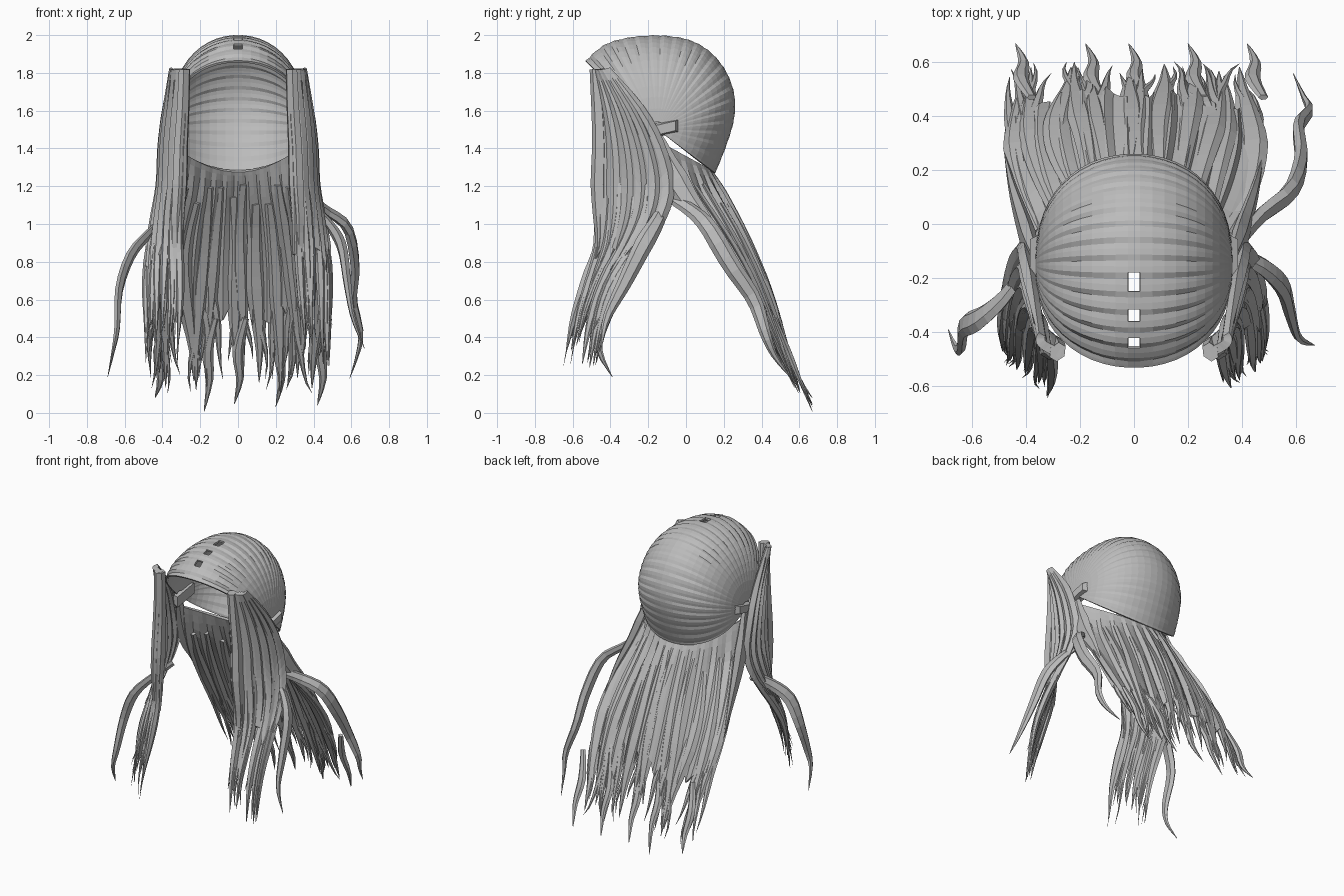
import bpy, bmesh, math, random
from mathutils import Vector

random.seed(7)
if "Cube" in bpy.data.objects:
    bpy.data.objects.remove(bpy.data.objects["Cube"])

mat = bpy.data.materials.new("hair_grey")
mat.use_nodes = True
GREY = (0.5, 0.5, 0.5, 1)
mat.diffuse_color = GREY
mat.node_tree.nodes["Principled BSDF"].inputs["Base Color"].default_value = GREY


def finish(name, bm, thickness=0):
    bmesh.ops.recalc_face_normals(bm, faces=bm.faces)
    mesh = bpy.data.meshes.new(name)
    bm.to_mesh(mesh)
    bm.free()
    mesh.materials.append(mat)
    obj = bpy.data.objects.new(name, mesh)
    bpy.context.collection.objects.link(obj)
    if thickness:
        mod = obj.modifiers.new("thickness", 'SOLIDIFY')
        mod.thickness = thickness
        mod.offset = 0


def spline(rows, t):
    """Smooth interpolation through equally spaced control rows, t in 0..1."""
    f = min(max(t, 0), 1) * (len(rows) - 1)
    i = min(int(f), len(rows) - 2)
    f -= i
    a, b, c, d = (Vector(rows[min(max(k, 0), len(rows) - 1)]) for k in range(i - 1, i + 3))
    return b + (c - a + (a * 2 - b * 5 + c * 4 - d + ((b - c) * 3 + d - a) * f) * f) * (0.5 * f)


def grid(bm, rows, closed=False):
    vs = [[bm.verts.new(p) for p in r] for r in rows]
    n = len(rows[0])
    for a, b in zip(vs, vs[1:]):
        for j in range(n if closed else n - 1):
            k = (j + 1) % n
            bm.faces.new((a[j], a[k], b[k], b[j]))
    return vs


def strand(name, path, width, thick, side, steps=14, root=0.6, belly=0.35):
    """Flattened tapering lock along a path, widest at the belly."""
    side = Vector(side)
    rings = []
    for i in range(steps + 1):
        t = i / steps
        p = spline(path, t)
        tan = (spline(path, t + 0.02) - spline(path, t - 0.02)).normalized()
        flat = (side - tan * side.dot(tan)).normalized()
        up = tan.cross(flat)
        if t < belly:
            k = root + (1 - root) * t / belly
        else:
            k = max(0.03, 1 - ((t - belly) / (1 - belly)) ** 1.5)
        rings.append([p + flat * math.cos(a) * width * k + up * math.sin(a) * thick * k
                      for a in (math.tau * j / 6 for j in range(6))])
    bm = bmesh.new()
    vs = grid(bm, rings, closed=True)
    bm.faces.new(vs[0])
    bm.faces.new(vs[-1])
    finish(name, bm)


# Cap: a side profile (y, z) drawn in towards the ears, stepped into combed ribs
PIVOT = Vector((-0.15, 1.5))
PROFILE = [(-0.53, 1.86), (-0.43, 1.945), (-0.29, 1.985), (-0.14, 1.994), (0, 1.975),
           (0.11, 1.92), (0.2, 1.82), (0.25, 1.69), (0.25, 1.56), (0.21, 1.42), (0.15, 1.27)]
RIBS, SUB = 22, 3


def cap_point(t, phi, rib):
    reach = (1 - rib * abs(math.sin(phi)) ** 0.5) * math.cos(phi) ** 0.85
    y, z = PIVOT + (spline(PROFILE, t) - PIVOT) * reach
    x = 0.36 * math.copysign(abs(math.sin(phi)) ** 0.95, phi)
    return Vector((x, y, z))


phis = [math.radians(a) for a in range(3, 90, 7)]
phis = [-p for p in reversed(phis)] + phis
bm = bmesh.new()
rows = []
for i in range(RIBS * SUB + 1):
    saw = (0, 0.012, 0.035)[i % SUB]
    t = i / (RIBS * SUB)
    rows.append([cap_point(t, p, saw * (1 - 0.5 * t)) for p in phis])
grid(bm, rows)
# Slits along the parting
slits = [(-0.255, -0.17), (-0.35, -0.31), (-0.45, -0.42)]
gone = []
for f in bm.faces:
    c = f.calc_center_median()
    if abs(c.x) < 0.01 and c.z > 1.8 and any(a < c.y < b for a, b in slits):
        gone.append(f)
bmesh.ops.delete(bm, geom=gone, context='FACES')
finish("cap", bm, 0.012)


# Back fall: centre y, edge y, half width, centre z, edge z
BACK = [(0.13, -0.12, 0.35, 1.28, 1.42), (0.20, -0.06, 0.38, 1.16, 1.18),
        (0.30, 0.08, 0.44, 0.97, 0.98), (0.39, 0.23, 0.48, 0.76, 0.77),
        (0.47, 0.36, 0.48, 0.55, 0.55), (0.54, 0.47, 0.47, 0.34, 0.34),
        (0.62, 0.58, 0.46, 0.08, 0.12)]


def back(u, v):
    yc, ye, hw, zc, ze = spline(BACK, v)
    k = u * u
    return Vector((hw * u, yc + (ye - yc) * k, zc + (ze - zc) * k))


# Side fall: z, front edge x and y, rear edge x and y
SIDE = [(1.82, 0.27, -0.48, 0.34, -0.41), (1.61, 0.275, -0.48, 0.375, -0.23),
        (1.41, 0.285, -0.48, 0.40, -0.12), (1.21, 0.29, -0.49, 0.41, -0.07),
        (1.04, 0.30, -0.48, 0.44, -0.11), (0.87, 0.30, -0.47, 0.47, -0.23),
        (0.68, 0.30, -0.53, 0.49, -0.36), (0.48, 0.31, -0.60, 0.49, -0.43),
        (0.24, 0.33, -0.65, 0.49, -0.47)]


def side_fall(sign):
    def f(u, v):
        z, xf, yf, xr, yr = spline(SIDE, v)
        k = (u + 1) / 2
        bulge = 0.035 * math.sin(math.pi * k)
        return Vector((sign * (xf + (xr - xf) * k + bulge), yf + (yr - yf) * k, z))
    return f


def sheet(name, surf, cols, end, ripple, thick):
    """Rippled sheet with a ragged lower edge."""
    steps = 16
    ends = [end - random.uniform(0, 0.12) for _ in range(cols + 1)]
    rows = []
    for j in range(steps + 1):
        row = []
        for i in range(cols + 1):
            p = surf(2 * i / cols - 1, ends[i] * j / steps)
            out = Vector((p.x, p.y + 0.15, 0)).normalized()
            row.append(p + out * ripple * ((i % 3) - 1) * min(1, j / 4))
        rows.append(row)
    bm = bmesh.new()
    grid(bm, rows)
    finish(name, bm, thick)


def locks(name, surf, count, start, width, thick, side, drift, tips):
    """Row of overlapping locks on a surface, each with thin forked ends."""
    for i in range(count):
        u = 2 * (i + 0.5) / count - 1
        v0 = start + random.uniform(0, 0.12)
        v1 = random.uniform(0.88, 1.0)
        bend = random.uniform(-drift, drift)
        wave = random.uniform(-0.05, 0.05)

        def path(a, b, shift, n=7):
            pts = []
            for k in range(n):
                s = k / (n - 1)
                w = u + bend * (a + (b - a) * s) + shift * s + wave * math.sin(5 * s)
                pts.append(surf(max(-1, min(1, w)), a + (b - a) * s))
            return pts

        strand(f"{name}_{i + 1}", path(v0, v1, 0), width * random.uniform(0.85, 1.15),
               thick, side, belly=0.5)
        for k in range(tips):
            shift = random.choice((-1, 1)) * random.uniform(0.06, 0.16)
            tip = path(random.uniform(0.5, 0.62), random.uniform(0.85, 1.0), shift)
            tip[-1].x += random.uniform(-0.03, 0.03)
            strand(f"{name}_{i + 1}_tip_{k + 1}", tip, width * 0.5, thick * 0.7, side,
                   steps=8, belly=0.25)


sheet("back_sheet", back, 36, 0.74, 0.012, 0.02)
locks("back_lock", back, 12, 0.1, 0.05, 0.026, (1, 0.1, 0), 0.12, 2)

for sign, label in ((1, "left"), (-1, "right")):
    fall = side_fall(sign)
    sheet(f"{label}_side_sheet", fall, 18, 0.72, 0.01, 0.035)
    locks(f"{label}_side_lock", fall, 7, 0.36, 0.036, 0.024, (0.3 * sign, 1, 0), 0.15, 2)
    # Thick front edge of the side fall
    edge = [fall(-0.85, k / 8) for k in range(8)]
    strand(f"{label}_front_edge", edge, 0.04, 0.05, (sign, 0.6, 0), root=0.75, belly=0.4)
    # Small ridge over the ear
    bm = bmesh.new()
    bmesh.ops.create_cube(bm, size=1)
    for v in bm.verts:
        inner = 1.25 if v.co.x * sign < 0 else 0.85
        v.co = Vector((sign * 0.355 + v.co.x * 0.06, -0.12 + v.co.y * 0.15 * inner,
                       1.505 + v.co.z * 0.06 * inner + v.co.y * 0.03))
    finish(f"{label}_ear_ridge", bm)
    # Lock sweeping from the ear into the back fall
    sweep = [(0.35, -0.16, 1.46), (0.38, -0.09, 1.3), (0.41, 0.0, 1.14),
             (0.45, 0.13, 0.97), (0.48, 0.26, 0.76)]
    strand(f"{label}_ear_lock", [(sign * x, y, z) for x, y, z in sweep], 0.07, 0.03,
           (0, 1, 0.5), root=0.5)

# Loose curling strands
strand("left_back_curl", [(0.38, -0.08, 1.14), (0.47, 0.03, 1.07), (0.58, 0.12, 0.98),
                          (0.62, 0.24, 0.78), (0.61, 0.36, 0.6), (0.65, 0.42, 0.42),
                          (0.63, 0.47, 0.3), (0.59, 0.56, 0.18)],
       0.05, 0.028, (0, 1, 0.6), steps=20)
strand("left_front_curl", [(0.40, -0.12, 1.08), (0.48, -0.16, 1.0), (0.55, -0.23, 0.88),
                           (0.58, -0.33, 0.68), (0.61, -0.42, 0.5), (0.67, -0.45, 0.34)],
       0.05, 0.028, (0, 1, -0.6), steps=18)
strand("right_front_curl", [(-0.40, -0.16, 1.02), (-0.48, -0.27, 0.94), (-0.57, -0.35, 0.83),
                            (-0.63, -0.38, 0.65), (-0.64, -0.45, 0.45), (-0.66, -0.46, 0.33),
                            (-0.69, -0.39, 0.19)],
       0.05, 0.025, (0, 1, -0.6), steps=18)
# Longest tips of the back fall
for i, x in enumerate((-0.44, -0.18, -0.02, 0.2, 0.42)):
    z = 0.005 if i == 1 else random.uniform(0.03, 0.1)
    strand(f"back_long_tip_{i + 1}", [(x + 0.06, 0.47, 0.5), (x + 0.02, 0.54, 0.33),
                                      (x + 0.03, 0.6, 0.18), (x, 0.67, z)],
           0.03, 0.018, (1, 0, 0), steps=9)
